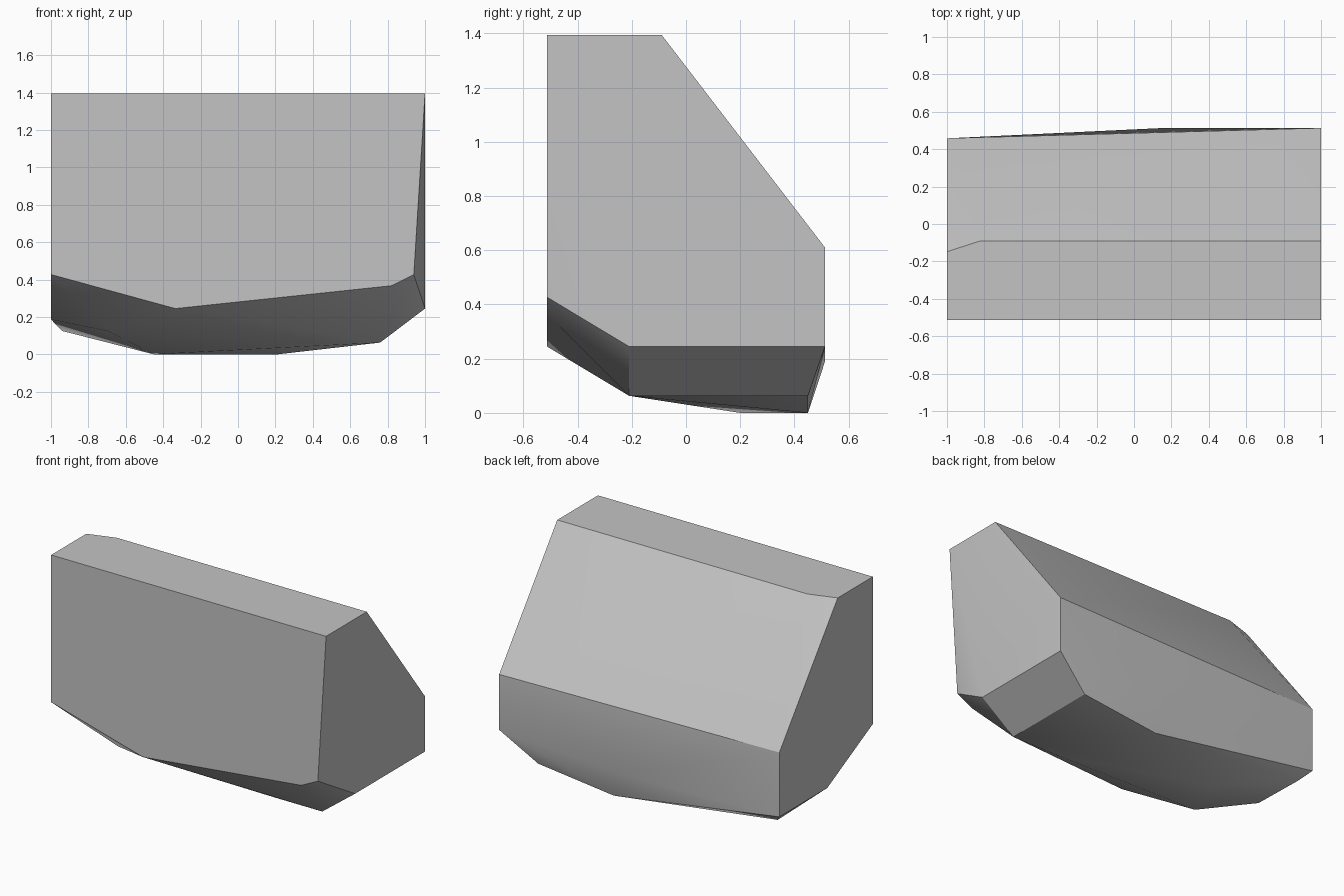
import bpy
import bmesh
import math

cube = bpy.data.objects.get("Cube")
if cube:
    bpy.data.objects.remove(cube, do_unlink=True)

# Stone colour
stone = bpy.data.materials.new("stone_grey")
stone.use_nodes = True
grey = (0.55, 0.55, 0.55, 1)
stone.diffuse_color = grey
stone.node_tree.nodes["Principled BSDF"].inputs["Base Color"].default_value = grey

FRONT, BACK, TOP = -0.513, 0.513, 1.395
BELLY = 0.45

# Corners of the faceted block, grouped by region
left_end = [(1, FRONT, TOP), (1, -0.09, TOP), (1, BACK, 0.61),
            (1, BACK, 0.245), (1, -0.21, 0.245), (0.94, FRONT, 0.427)]
right_end = [(-1, FRONT, TOP), (-1, -0.148, TOP), (-1, 0.458, 0.61),
             (-1, 0.458, 0.187), (-1, -0.04, 0.187), (-1, FRONT, 0.427)]
ridge_and_front = [(-0.82, -0.09, TOP), (0.82, FRONT, 0.367), (-0.335, FRONT, 0.245)]
underside = [(0.76, -0.21, 0.063), (0.42, -0.21, 0.063), (0.76, BELLY, 0.063),
             (0.21, BELLY, 0), (-0.45, 0.2, 0), (-0.69, -0.26, 0.123),
             (-0.94, 0.39, 0.125), (0.15, BACK, 0.19)]

# Wrap the corners in one convex shell
bm = bmesh.new()
for corner in left_end + right_end + ridge_and_front + underside:
    bm.verts.new(corner)
bmesh.ops.convex_hull(bm, input=bm.verts[:])
bmesh.ops.dissolve_limit(bm, angle_limit=math.radians(1),
                         verts=bm.verts[:], edges=bm.edges[:])
bmesh.ops.recalc_face_normals(bm, faces=bm.faces[:])
mesh = bpy.data.meshes.new("stone_block")
bm.to_mesh(mesh)
bm.free()
mesh.materials.append(stone)

block = bpy.data.objects.new("stone_block", mesh)
bpy.context.collection.objects.link(block)

# Soft shading across the shallow facets
bpy.ops.object.select_all(action="DESELECT")
block.select_set(True)
bpy.context.view_layer.objects.active = block
bpy.ops.object.shade_smooth_by_angle(angle=math.radians(30))
